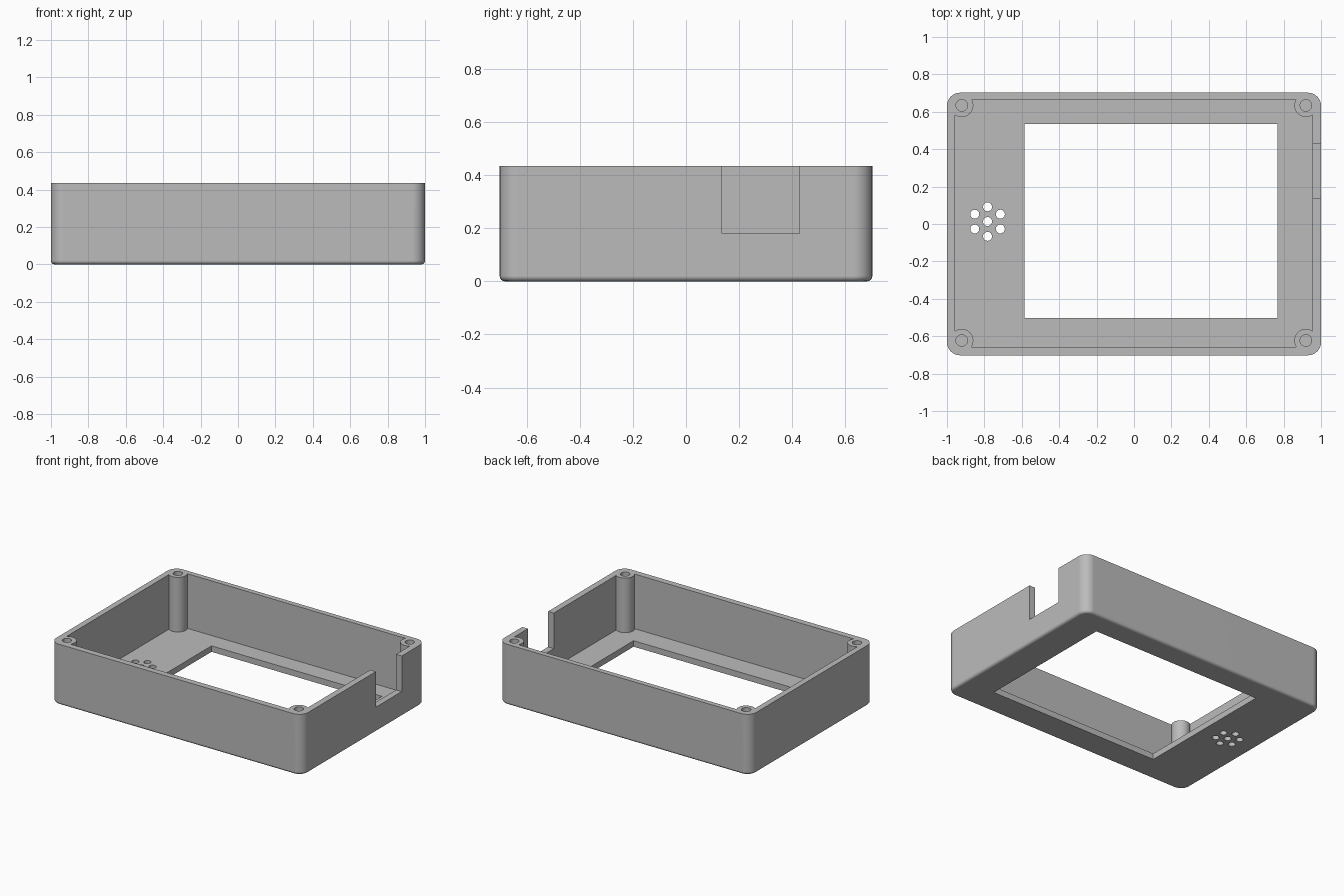
import bpy, bmesh, math

if "Cube" in bpy.data.objects:
    bpy.data.objects.remove(bpy.data.objects["Cube"], do_unlink=True)

HX, HY, HEIGHT = 1.0, 0.702, 0.435
FLOOR, CORNER_R = 0.043, 0.07

grey = bpy.data.materials.new("plastic_grey")
grey.use_nodes = True
colour = (0.5, 0.5, 0.5, 1)
grey.diffuse_color = colour
grey.node_tree.nodes["Principled BSDF"].inputs["Base Color"].default_value = colour


def make_object(name, bm):
    bmesh.ops.recalc_face_normals(bm, faces=bm.faces)
    mesh = bpy.data.meshes.new(name)
    bm.to_mesh(mesh)
    bm.free()
    mesh.materials.append(grey)
    obj = bpy.data.objects.new(name, mesh)
    bpy.context.collection.objects.link(obj)
    return obj


def prism(name, outline, z0, z1):
    """Extrude a closed 2D outline from z0 to z1."""
    bm = bmesh.new()
    face = bm.faces.new([bm.verts.new((x, y, z0)) for x, y in outline])
    geom = bmesh.ops.extrude_face_region(bm, geom=[face])["geom"]
    verts = [g for g in geom if isinstance(g, bmesh.types.BMVert)]
    bmesh.ops.translate(bm, verts=verts, vec=(0, 0, z1 - z0))
    return make_object(name, bm)


def box(name, x0, x1, y0, y1, z0, z1):
    return prism(name, [(x0, y0), (x1, y0), (x1, y1), (x0, y1)], z0, z1)


def cylinder(name, x, y, r, z0, z1, n=32):
    pts = [(x + r * math.cos(math.tau * i / n), y + r * math.sin(math.tau * i / n))
           for i in range(n)]
    return prism(name, pts, z0, z1)


def subtract(target, cutter):
    mod = target.modifiers.new("cut", "BOOLEAN")
    mod.operation = "DIFFERENCE"
    mod.solver = "EXACT"
    mod.object = cutter
    bpy.context.view_layer.objects.active = target
    bpy.ops.object.modifier_apply(modifier=mod.name)
    bpy.data.objects.remove(cutter, do_unlink=True)


# Outer shell: rounded rectangle with a softened bottom edge
outline = []
for k, (sx, sy) in enumerate([(1, 1), (-1, 1), (-1, -1), (1, -1)]):
    for i in range(9):
        a = math.radians(90 * k + 90 * i / 8)
        outline.append((sx * (HX - CORNER_R) + CORNER_R * math.cos(a),
                        sy * (HY - CORNER_R) + CORNER_R * math.sin(a)))
case = prism("case_shell", outline, 0, HEIGHT)
bm = bmesh.new()
bm.from_mesh(case.data)
rim = [e for e in bm.edges if all(v.co.z < 1e-4 for v in e.verts)]
bmesh.ops.bevel(bm, geom=rim, offset=0.02, segments=4, profile=0.5, affect="EDGES")
bm.to_mesh(case.data)
bm.free()

# Cavity, leaving a round screw post standing in each corner
posts = [(x, y) for x in (-0.921, 0.919) for y in (-0.623, 0.634)]
cavity = box("cavity", -0.958, 0.955, -0.658, 0.665, FLOOR, 0.6)
for x, y in posts:
    subtract(cavity, cylinder("post", x, y, 0.062, 0.0, 0.7))
subtract(case, cavity)

# Blind screw holes
for x, y in posts:
    subtract(case, cylinder("screw_hole", x, y, 0.031, 0.12, 0.6))

# Display window and side cable notch
subtract(case, box("window", -0.585, 0.768, -0.503, 0.535, -0.1, 0.2))
subtract(case, box("notch", 0.9, 1.1, 0.135, 0.428, 0.18, 0.6))

# Speaker holes: one in the middle, six around it
cx, cy = -0.783, 0.013
holes = [(cx, cy)] + [(cx + 0.079 * math.cos(math.radians(30 + 60 * i)),
                       cy + 0.079 * math.sin(math.radians(30 + 60 * i))) for i in range(6)]
for x, y in holes:
    subtract(case, cylinder("speaker_hole", x, y, 0.024, -0.1, 0.2, 24))

# Smooth the rounded surfaces, keep the flats crisp
bpy.ops.object.select_all(action="DESELECT")
case.select_set(True)
bpy.context.view_layer.objects.active = case
bpy.ops.object.shade_smooth_by_angle(angle=math.radians(30))
weighted = case.modifiers.new("weighted_normals", "WEIGHTED_NORMAL")
weighted.keep_sharp = True
